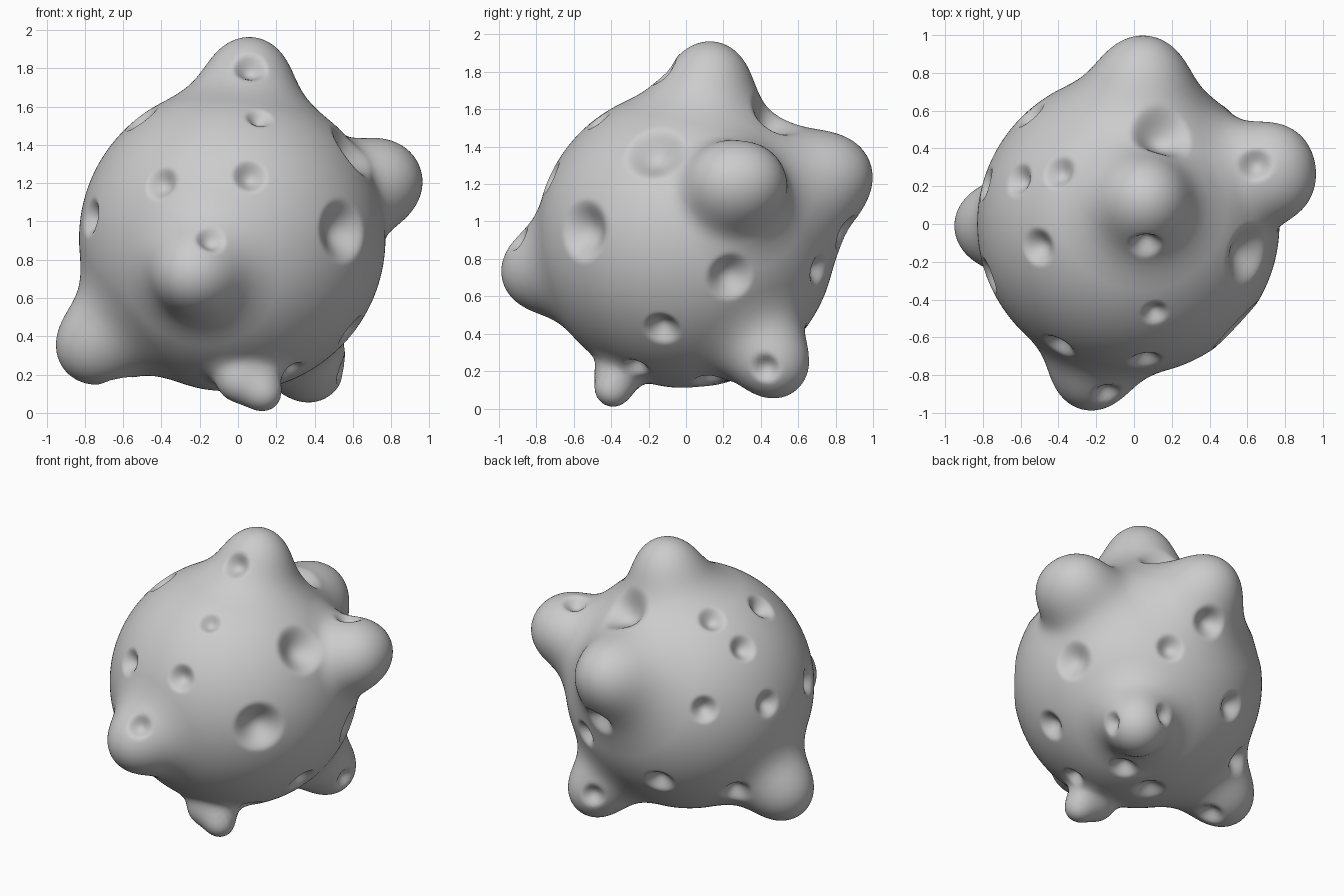
import bpy, bmesh
from math import sqrt
from mathutils import Vector

# main ball: centre and radius
CENTRE = Vector((-0.03, 0.0, 0.91))
RADIUS = 0.8

# rounded knobs: x, y, z, radius, blend width into the ball
KNOBS = [
    (0.06, 0.13, 1.775, 0.185, 0.32),    # top
    (0.74, 0.34, 1.21, 0.185, 0.28),     # right, two lobes
    (0.76, 0.22, 1.21, 0.175, 0.16),
    (0.05, 0.80, 1.25, 0.185, 0.38),     # back
    (-0.23, -0.80, 0.73, 0.185, 0.27),   # front
    (-0.75, -0.01, 0.35, 0.20, 0.30),    # lower left
    (0.37, 0.47, 0.24, 0.185, 0.27),     # lower back right
    (0.13, -0.39, 0.105, 0.095, 0.16),   # lower front, two lobes
    (-0.01, -0.38, 0.16, 0.085, 0.13),
]

# craters: x, y, z, radius, relative depth
CRATERS = [
    (0.06, -0.06, 1.77, 0.10, 0.7), (0.11, -0.47, 1.54, 0.08, 0.6),
    (0.06, -0.71, 1.23, 0.10, 0.6), (-0.40, -0.65, 1.20, 0.10, 0.6),
    (-0.15, -0.88, 0.89, 0.09, 0.6), (-0.76, -0.27, 1.02, 0.11, 0.6),
    (0.54, -0.54, 0.95, 0.18, 0.55), (0.59, -0.16, 1.36, 0.18, 0.5),
    (-0.50, -0.12, 1.53, 0.11, 0.6), (-0.60, 0.23, 1.40, 0.10, 0.6),
    (-0.39, 0.27, 1.56, 0.10, 0.6), (-0.55, 0.58, 1.09, 0.10, 0.6),
    (-0.78, 0.21, 1.05, 0.10, 0.6), (0.65, 0.31, 1.39, 0.10, 0.6),
    (0.14, 0.46, 1.54, 0.18, 0.55), (0.72, 0.24, 0.70, 0.14, 0.5),
    (0.60, -0.13, 0.42, 0.11, 0.6), (0.30, 0.72, 0.74, 0.10, 0.6),
    (0.08, 0.81, 0.97, 0.12, 0.6), (0.53, 0.43, 0.22, 0.09, 0.6),
    (0.29, 0.62, 0.28, 0.09, 0.6), (-0.26, 0.67, 0.53, 0.11, 0.6),
    (-0.60, 0.30, 0.43, 0.11, 0.6), (-0.64, 0.00, 0.17, 0.10, 0.6),
    (-0.08, 0.06, 0.10, 0.12, 0.5), (0.20, 0.13, 0.14, 0.10, 0.6),
    (0.29, -0.27, 0.21, 0.08, 0.6),
]


def distance(p):
    """Distance to the ball smoothly merged with its knobs."""
    x, y, z = p
    d = sqrt((x - CENTRE.x) ** 2 + (y - CENTRE.y) ** 2 + (z - CENTRE.z) ** 2) - RADIUS
    for kx, ky, kz, kr, blend in KNOBS:
        e = sqrt((x - kx) ** 2 + (y - ky) ** 2 + (z - kz) ** 2) - kr
        h = max(blend - abs(d - e), 0.0)
        d = min(d, e) - h * h / (4 * blend)
    return d


def normal(p):
    s = 0.004
    axes = (Vector((s, 0, 0)), Vector((0, s, 0)), Vector((0, 0, s)))
    return Vector([distance(p + a) - distance(p - a) for a in axes]).normalized()


# ball with knobs: shrink a fine sphere onto the merged surface
bm = bmesh.new()
bmesh.ops.create_icosphere(bm, subdivisions=7, radius=1.0)
for v in bm.verts:
    ray = v.co.normalized()
    r = 1.25
    for _ in range(25):
        d = distance(CENTRE + ray * r)
        r -= d
        if abs(d) < 0.0008:
            break
    v.co = CENTRE + ray * r

# craters: soft dents pushed in along the local surface direction
dents = []
for x, y, z, r, depth in CRATERS:
    c = Vector((x, y, z))
    for _ in range(5):
        c -= normal(c) * distance(c)
    dents.append((c, normal(c), r, depth * r))

for v in bm.verts:
    start = v.co.copy()
    for c, n, r, depth in dents:
        t = (start - c).length_squared / (r * r)
        if t < 1:
            v.co -= n * depth * (1 - t) ** 2

mesh = bpy.data.meshes.new("cratered_rock")
bm.to_mesh(mesh)
bm.free()
for f in mesh.polygons:
    f.use_smooth = True
rock = bpy.data.objects.new("cratered_rock", mesh)
bpy.context.collection.objects.link(rock)
